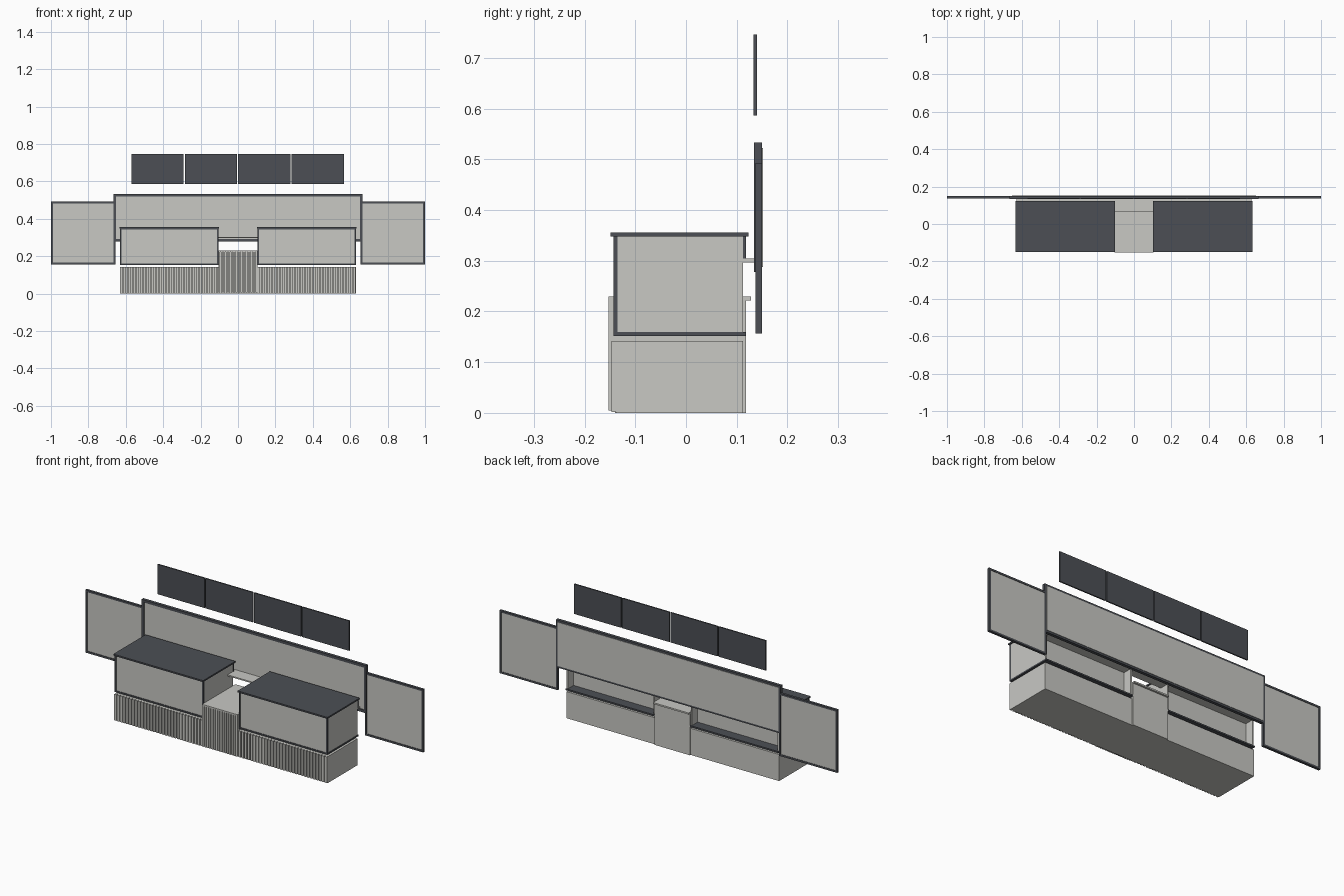
import bpy

cube = bpy.data.objects.get("Cube")
if cube:
    bpy.data.objects.remove(cube, do_unlink=True)


def material(name, color):
    m = bpy.data.materials.new(name)
    m.use_nodes = True
    m.diffuse_color = (*color, 1)
    m.node_tree.nodes["Principled BSDF"].inputs["Base Color"].default_value = (*color, 1)
    return m


LIGHT = material("warm light grey", (0.58, 0.58, 0.55))
DARK = material("charcoal", (0.072, 0.078, 0.09))


def boxes(name, mat, spans):
    """One object made of boxes, each given as (x range, y range, z range)."""
    verts, faces = [], []
    for xs, ys, zs in spans:
        n = len(verts)
        verts += [(x, y, z) for x in sorted(xs) for y in sorted(ys) for z in sorted(zs)]
        for f in ((0, 1, 3, 2), (4, 6, 7, 5), (0, 4, 5, 1),
                  (2, 3, 7, 6), (0, 2, 6, 4), (1, 5, 7, 3)):
            faces.append([n + i for i in f])
    mesh = bpy.data.meshes.new(name)
    mesh.from_pydata(verts, [], faces)
    mesh.materials.append(mat)
    obj = bpy.data.objects.new(name, mesh)
    bpy.context.collection.objects.link(obj)
    return obj


def frame(name, x, y, z, t):
    """Rectangular border of width t in the x-z plane."""
    (x0, x1), (z0, z1) = sorted(x), z
    boxes(name, DARK, [((x0, x1), y, (z0, z0 + t)), ((x0, x1), y, (z1 - t, z1)),
                       ((x0, x0 + t), y, (z0 + t, z1 - t)),
                       ((x1 - t, x1), y, (z0 + t, z1 - t))])


def slats(name, x0, x1, count, y, z, fill):
    pitch = (x1 - x0) / count
    boxes(name, LIGHT, [((x0 + i * pitch, x0 + (i + fill) * pitch), y, z)
                        for i in range(count)])


# Central low counter
boxes("center_body", LIGHT, [((-0.105, 0.105), (-0.14, 0.118), (0, 0.222))])
boxes("center_top", LIGHT, [((-0.105, 0.105), (-0.153, 0.128), (0.222, 0.23))])
slats("center_slats", -0.105, 0.107, 16, (-0.153, -0.14), (0.005, 0.222), 0.75)

# Shelf bridging both counters at the back
boxes("rear_shelf", LIGHT, [((-0.628, 0.628), (0.065, 0.135), (0.297, 0.304))])

for side, s in (("left", 1), ("right", -1)):
    inner, outer = 0.105 * s, 0.63 * s
    # Slatted plinth
    boxes(side + "_base", LIGHT, [((inner, outer), (-0.138, 0.112), (0, 0.142))])
    a, b = sorted((inner, outer))
    slats(side + "_slats", a, b + 0.004, 30, (-0.147, -0.138), (0.002, 0.142), 0.7)

    # Raised counter box with open back
    boxes(side + "_counter_floor", DARK, [((inner, outer), (-0.143, 0.118), (0.152, 0.16))])
    boxes(side + "_counter_body", LIGHT, [
        ((inner + 0.002 * s, outer - 0.002 * s), (-0.135, 0.065), (0.16, 0.348)),
        ((inner + 0.002 * s, inner + 0.01 * s), (0.065, 0.112), (0.16, 0.348)),
        ((outer - 0.01 * s, outer - 0.002 * s), (0.065, 0.112), (0.16, 0.348))])
    boxes(side + "_counter_top", DARK, [
        ((inner - 0.003 * s, outer + 0.004 * s), (-0.149, 0.123), (0.348, 0.356))])
    boxes(side + "_rear_fascia", DARK, [((inner, outer), (0.112, 0.118), (0.304, 0.348))])
    frame(side + "_front_frame", (inner, outer), (-0.143, -0.135), (0.152, 0.352), 0.008)
    boxes(side + "_front_panel", LIGHT, [
        ((inner + 0.008 * s, outer - 0.008 * s), (-0.14, -0.135), (0.16, 0.346))])

    # Outer wall panel
    frame(side + "_wing_frame", (0.655 * s, s), (0.137, 0.15), (0.157, 0.493), 0.01)
    boxes(side + "_wing_panel", LIGHT, [
        ((0.664 * s, 0.991 * s), (0.14, 0.148), (0.166, 0.484))])

# Long wall panel
frame("back_panel_frame", (-0.665, 0.665), (0.134, 0.15), (0.278, 0.533), 0.014)
boxes("back_panel", LIGHT, [((-0.653, 0.653), (0.139, 0.152), (0.288, 0.522))])

# Row of screens above
for i in range(4):
    x = -0.57 + i * 0.2855
    boxes(f"screen_{i + 1}", DARK, [((x, x + 0.279), (0.133, 0.14), (0.586, 0.746))])
